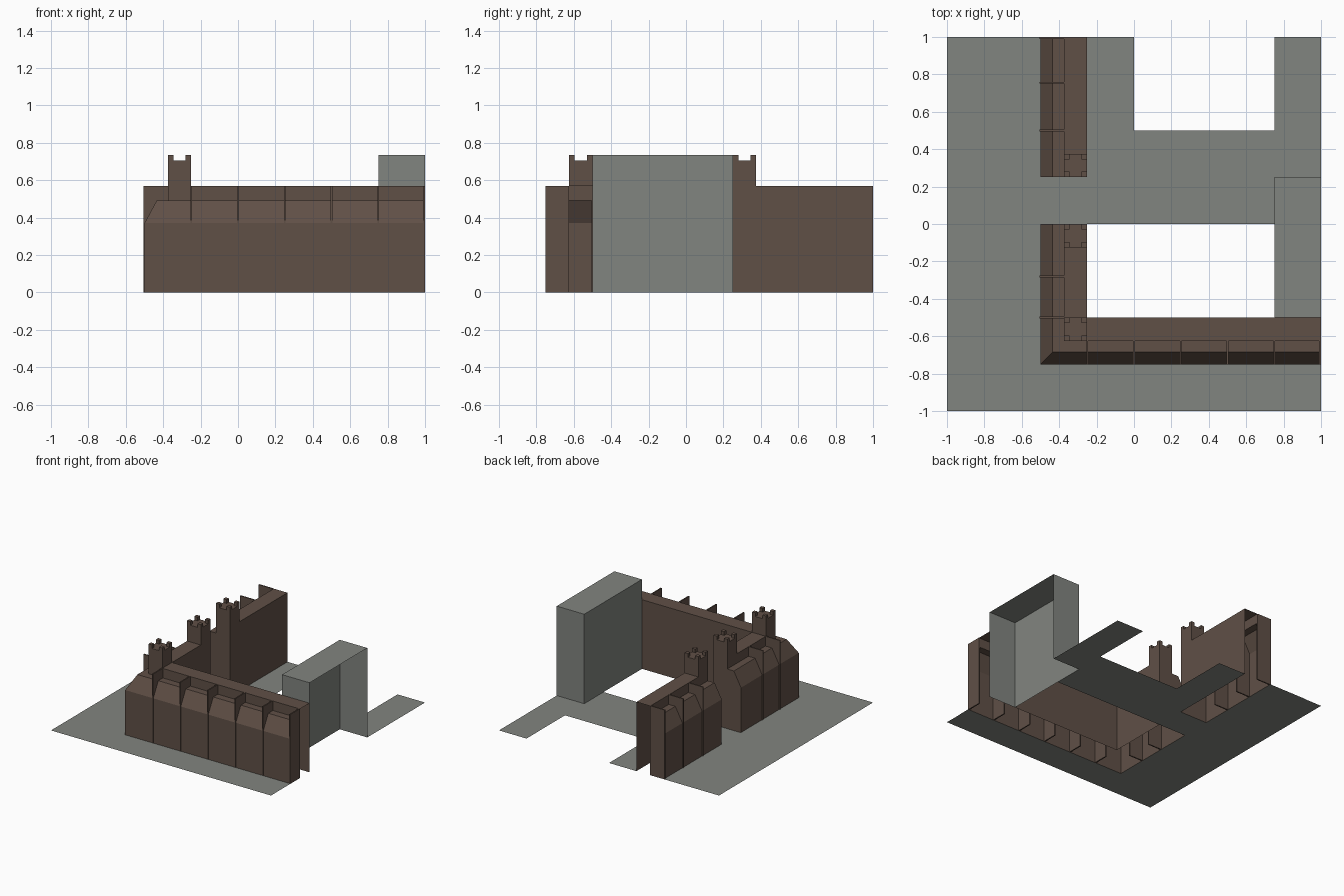
import bpy, bmesh

if "Cube" in bpy.data.objects:
    bpy.data.objects.remove(bpy.data.objects["Cube"])

def material(name, rgb):
    m = bpy.data.materials.new(name)
    m.diffuse_color = (*rgb, 1)
    m.use_nodes = True
    m.node_tree.nodes["Principled BSDF"].inputs["Base Color"].default_value = m.diffuse_color
    return m

brown = material("brown_stone", (0.117, 0.080, 0.062))
grey = material("grey_concrete", (0.222, 0.233, 0.215))

def make(name, verts, faces, mat):
    me = bpy.data.meshes.new(name)
    me.from_pydata(verts, [], faces)
    me.materials.append(mat)
    ob = bpy.data.objects.new(name, me)
    bpy.context.collection.objects.link(ob)
    return ob

SIDES = {"bottom": (0, 2, 3, 1), "top": (4, 5, 7, 6), "front": (0, 1, 5, 4),
         "back": (3, 2, 6, 7), "left": (2, 0, 4, 6), "right": (1, 3, 7, 5)}

def box(name, x, y, z, mat, skip=()):
    verts = [(a, b, c) for c in z for b in y for a in x]
    return make(name, verts, [f for s, f in SIDES.items() if s not in skip], mat)

# Ground sheet: left out under the walls and in the two courtyards
WALK = 0.002
def ground(name, x, y, z=0.0):
    make(name, [(x[0], y[0], z), (x[1], y[0], z), (x[1], y[1], z), (x[0], y[1], z)],
         [(0, 1, 2, 3)], grey)

ground("street_west", (-1, -0.5), (-1, 1))
ground("street_south", (-0.5, 1), (-1, -0.75))
ground("gate_road", (-0.5, 0), (0, 0.25))
ground("yard_north", (-0.25, 0), (0.25, 1))
ground("yard_centre", (0, 0.75), (0, 0.5))
ground("yard_east", (0.75, 1), (0.25, 1))
# Slightly raised pavement along the walls
ground("pavement_west_north", (-0.85, -0.5), (0.25, 1), WALK)
ground("pavement_west_south", (-0.85, -0.5), (-0.85, 0), WALK)
ground("pavement_south", (-0.5, 1), (-0.85, -0.75), WALK)

# Wall shells: cross-section (depth inward, height) swept along the outer line
PROFILE = [(0, 0), (0, 0.37), (0.065, 0.49), (0.125, 0.49),
           (0.125, 0.568), (0.25, 0.568), (0.25, 0)]

def wall(name, path, cap_start, cap_end):
    n = len(PROFILE)
    stations = [path(d) for d, _ in PROFILE]
    count = len(stations[0])
    verts = [(*stations[k][i], PROFILE[k][1]) for i in range(count) for k in range(n)]
    faces = []
    for i in range(count - 1):
        for k in range(n - 1):
            a = i * n + k
            faces.append((a, a + 1, a + n + 1, a + n))
    if cap_start:
        faces.append(tuple(reversed(range(n))))
    if cap_end:
        faces.append(tuple(range((count - 1) * n, count * n)))
    make(name, verts, faces, brown)

wall("south_wall", lambda d: [(1, -0.75 + d), (-0.5 + d, -0.75 + d), (-0.5 + d, 0)], False, True)
wall("north_wall", lambda d: [(-0.5 + d, 0.25), (-0.5 + d, 1)], True, False)

# Thin buttress plates dividing the bays
T = 0.005
for i, x in enumerate([-0.25, 0, 0.25, 0.5, 0.75, 1 - T]):
    box(f"south_buttress_{i}", (x - T, x + T), (-0.751, -0.625), (0, 0.57), brown)
for i, y in enumerate([-0.5, -0.28, 0.5, 0.755, 1 - T]):
    box(f"west_buttress_{i}", (-0.506, -0.375), (y - T, y + T), (0, 0.57), brown)

# Towers with corner battlements
M = 0.03
for i, y in enumerate([-0.625, -0.125, 0.25]):
    x0, x1, y0, y1 = -0.375, -0.25, y, y + 0.125
    box(f"tower_{i}", (x0, x1), (y0, y1), (0.568, 0.705), brown, ("bottom",))
    for j, mx in enumerate((x0, x1 - M)):
        for k, my in enumerate((y0, y1 - M)):
            box(f"tower_{i}_battlement_{j}{k}", (mx, mx + M), (my, my + M),
                (0.705, 0.735), brown, ("bottom",))

# Plain block building, open on its outer side and underneath
box("grey_building", (0.75, 1), (-0.499, 0.25), (0, 0.735), grey, ("bottom", "right"))
